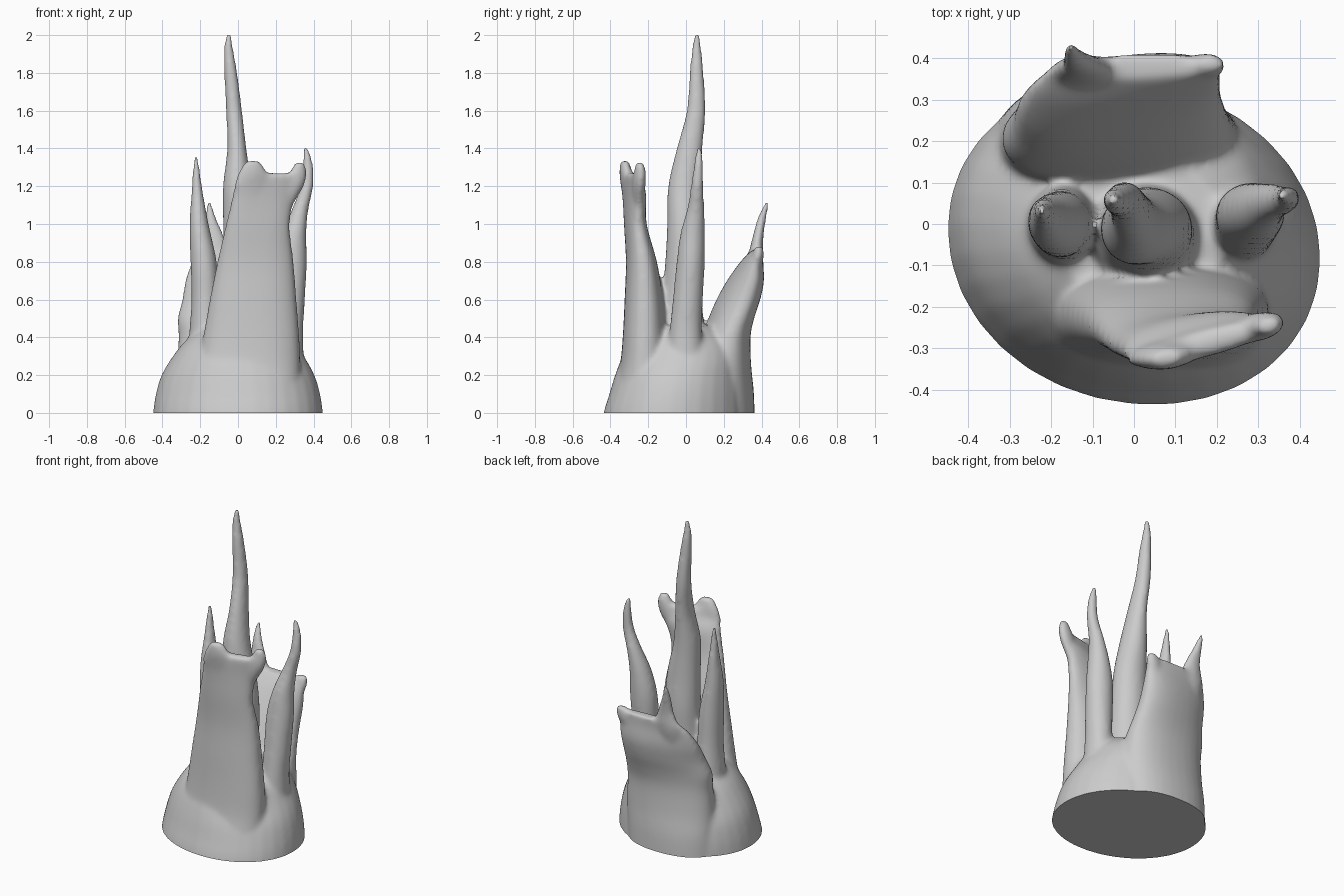
import bpy, bmesh, math
from mathutils import Vector

SEG = 32


def catmull(p0, p1, p2, p3, t):
    return [0.5 * (2*b + (c - a)*t + (2*a - 5*b + 4*c - d)*t*t + (3*b - a - 3*c + d)*t**3)
            for a, b, c, d in zip(p0, p1, p2, p3)]


def loft(bm, rings, power=2.0, steps=4):
    """Closed tube through rings of (z, x min, x max, y min, y max, shear of y along x)."""
    dense = []
    for i in range(len(rings) - 1):
        a, d = rings[max(i - 1, 0)], rings[min(i + 2, len(rings) - 1)]
        dense += [catmull(a, rings[i], rings[i + 1], d, k / steps) for k in range(steps)]
    dense.append(rings[-1])
    loops = []
    for z, x0, x1, y0, y1, sh in dense:
        loop = []
        for k in range(SEG):
            a = 2 * math.pi * k / SEG
            c, s = math.cos(a), math.sin(a)
            dx = math.copysign(abs(c) ** (2 / power), c) * (x1 - x0) / 2
            dy = math.copysign(abs(s) ** (2 / power), s) * (y1 - y0) / 2
            loop.append(bm.verts.new(((x0 + x1) / 2 + dx, (y0 + y1) / 2 + dy + sh * dx, z)))
        loops.append(loop)
    for lo, hi in zip(loops, loops[1:]):
        for k in range(SEG):
            j = (k + 1) % SEG
            bm.faces.new((lo[k], lo[j], hi[j], hi[k]))
    bm.faces.new(loops[0][::-1])
    bm.faces.new(loops[-1])


bm = bmesh.new()

# Flared base mound
loft(bm, [(-.1, -.455, .455, -.445, .34, -.08), (0, -.45, .45, -.435, .34, -.08),
          (.1, -.435, .435, -.405, .335, -.08), (.2, -.405, .405, -.375, .325, -.07),
          (.3, -.345, .35, -.335, .31, -.03), (.38, -.28, .30, -.28, .26, 0),
          (.46, -.18, .22, -.20, .15, 0)], 2.05)

# Tall centre spike
loft(bm, [(.2, -.16, .20, -.20, .14, 0), (.45, -.11, .16, -.16, .10, 0),
          (.6, -.085, .145, -.13, .085, 0), (.8, -.08, .14, -.11, .09, 0),
          (1, -.08, .12, -.10, .08, 0), (1.2, -.08, .075, -.095, .075, 0),
          (1.4, -.057, .045, -.05, .088, 0), (1.6, -.064, .022, .003, .104, 0),
          (1.8, -.074, -.003, .018, .094, 0), (1.93, -.075, -.025, .031, .082, 0),
          (2.005, -.064, -.034, .043, .072, 0)])

# Left spike
loft(bm, [(.1, -.28, -.10, -.12, .12, 0), (.4, -.26, -.09, -.10, .10, 0),
          (.6, -.247, -.10, -.085, .085, 0), (.8, -.252, -.112, -.08, .08, 0),
          (1, -.257, -.155, -.055, .07, 0), (1.2, -.245, -.19, -.01, .06, 0),
          (1.36, -.236, -.210, .018, .047, 0)])

# Right spike, kinked outward
loft(bm, [(.1, .18, .36, -.11, .11, 0), (.4, .19, .345, -.09, .085, 0),
          (.6, .195, .355, -.07, .09, 0), (.8, .20, .365, -.05, .10, 0),
          (.95, .235, .362, -.03, .10, 0), (1.08, .285, .374, .005, .098, 0),
          (1.2, .33, .40, .025, .093, 0), (1.32, .343, .397, .042, .092, 0),
          (1.41, .345, .370, .055, .082, 0)])

# Broad front blade with two rounded horns
loft(bm, [(-.1, -.26, .32, -.42, -.08, 0), (.1, -.24, .33, -.385, -.08, 0),
          (.25, -.21, .33, -.35, -.09, 0),
          (.4, -.185, .325, -.335, -.10, 0), (.6, -.15, .31, -.325, -.12, .02),
          (.8, -.11, .295, -.317, -.155, .05), (1, -.065, .275, -.325, -.212, .1),
          (1.15, -.03, .305, -.325, -.222, .2), (1.22, -.018, .33, -.325, -.248, .25),
          (1.27, .0, .34, -.322, -.258, .25)], 2.3)
loft(bm, [(1.05, .0, .12, -.32, -.275, .1), (1.18, -.02, .16, -.34, -.28, .1),
          (1.27, .0, .155, -.352, -.285, .1), (1.335, .04, .115, -.347, -.303, .1)])
loft(bm, [(1.05, .18, .26, -.28, -.235, .15), (1.2, .23, .35, -.285, -.215, .15),
          (1.28, .275, .364, -.275, -.213, .15), (1.33, .303, .352, -.267, -.226, .1)])

# Back blade leaning outward, with a thin horn and a blunt corner
loft(bm, [(-.1, -.34, .24, .0, .365, 0), (.1, -.335, .25, .02, .36, 0),
          (.25, -.325, .25, .05, .345, .03),
          (.4, -.315, .235, .09, .34, .06), (.5, -.32, .22, .125, .355, .12),
          (.6, -.295, .21, .17, .385, .15), (.7, -.28, .21, .225, .405, .14),
          (.8, -.245, .21, .292, .405, .08), (.865, -.20, .21, .35, .41, .02)], 2.2)
loft(bm, [(.68, -.20, -.06, .29, .37, 0), (.82, -.205, -.04, .325, .405, 0),
          (.93, -.178, -.07, .352, .41, 0), (1.03, -.172, -.113, .378, .426, 0),
          (1.12, -.168, -.140, .42, .443, 0)])
loft(bm, [(.70, .10, .18, .30, .38, 0), (.82, .12, .22, .345, .412, 0),
          (.885, .16, .215, .365, .408, 0)])

mesh = bpy.data.meshes.new("spired_stump")
bm.to_mesh(mesh)
bm.free()
obj = bpy.data.objects.new("spired_stump", mesh)
bpy.context.collection.objects.link(obj)

# Fuse all tongues into one skin and soften the joins
remesh = obj.modifiers.new("fuse", 'REMESH')
remesh.mode = 'VOXEL'
remesh.voxel_size = 0.012
soften = obj.modifiers.new("soften", 'SMOOTH')
soften.factor = 0.5
soften.iterations = 16
deps = bpy.context.evaluated_depsgraph_get()
fused = bpy.data.meshes.new_from_object(obj.evaluated_get(deps))
obj.modifiers.clear()
obj.data = fused

# Cut a flat underside
bm = bmesh.new()
bm.from_mesh(fused)
cut = bmesh.ops.bisect_plane(bm, geom=bm.verts[:] + bm.edges[:] + bm.faces[:],
                             plane_co=Vector((0, 0, 0)), plane_no=Vector((0, 0, 1)),
                             clear_inner=True)
rim = [e for e in cut["geom_cut"] if isinstance(e, bmesh.types.BMEdge)]
bmesh.ops.contextual_create(bm, geom=rim)
bmesh.ops.recalc_face_normals(bm, faces=bm.faces[:])
bm.to_mesh(fused)
bm.free()

bpy.context.view_layer.objects.active = obj
obj.select_set(True)
bpy.ops.object.shade_smooth_by_angle(angle=math.radians(50))
